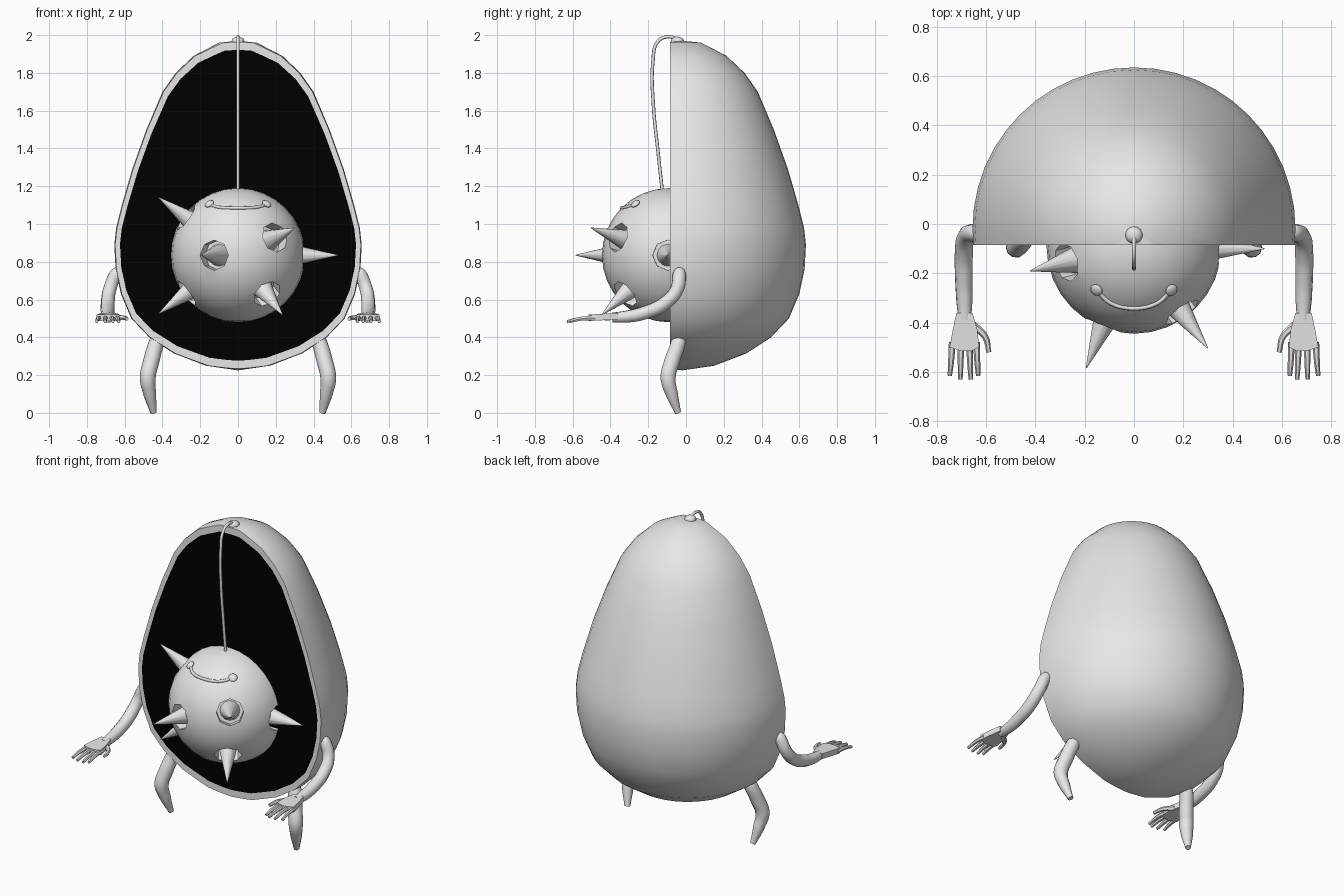
import bpy, bmesh, math
from mathutils import Vector, Matrix

if "Cube" in bpy.data.objects:
    bpy.data.objects.remove(bpy.data.objects["Cube"])


def material(name, c):
    m = bpy.data.materials.new(name)
    m.diffuse_color = (c, c, c, 1)
    m.use_nodes = True
    m.node_tree.nodes["Principled BSDF"].inputs["Base Color"].default_value = m.diffuse_color
    return m


GREY = material("grey", 0.8)
BLACK = material("black", 0.0)


def finish(ob, angle=35):
    bpy.ops.object.select_all(action='DESELECT')
    ob.select_set(True)
    bpy.context.view_layer.objects.active = ob
    bpy.ops.object.shade_smooth_by_angle(angle=math.radians(angle))


def mesh_object(name, bm, mats=(GREY,), angle=35):
    bmesh.ops.recalc_face_normals(bm, faces=bm.faces)
    me = bpy.data.meshes.new(name)
    bm.to_mesh(me)
    bm.free()
    ob = bpy.data.objects.new(name, me)
    bpy.context.collection.objects.link(ob)
    for m in mats:
        me.materials.append(m)
    finish(ob, angle)
    return ob


def tube(name, pts, sides=2):
    """Smooth tapered tube through points (x, y, z, radius)."""
    cu = bpy.data.curves.new(name, 'CURVE')
    cu.dimensions = '3D'
    cu.twist_mode = 'MINIMUM'
    cu.bevel_depth = 1
    cu.bevel_resolution = sides
    cu.resolution_u = 6
    cu.use_fill_caps = True
    sp = cu.splines.new('BEZIER')
    sp.bezier_points.add(len(pts) - 1)
    for bp, p in zip(sp.bezier_points, pts):
        bp.co = p[:3]
        bp.radius = p[3]
        bp.handle_left_type = bp.handle_right_type = 'AUTO'
    ob = bpy.data.objects.new(name, cu)
    bpy.context.collection.objects.link(ob)
    cu.materials.append(GREY)
    bpy.ops.object.select_all(action='DESELECT')
    ob.select_set(True)
    bpy.context.view_layer.objects.active = ob
    bpy.ops.object.convert(target='MESH')
    finish(bpy.context.object, 50)


def ellipsoid(name, loc, scale, direction=(0, 0, 1)):
    bm = bmesh.new()
    rot = Vector(direction).to_track_quat('Z', 'Y').to_matrix().to_4x4()
    bmesh.ops.create_uvsphere(bm, u_segments=14, v_segments=8, radius=1,
                              matrix=Matrix.Translation(loc) @ rot @ Matrix.Diagonal((*scale, 1)))
    mesh_object(name, bm)


# Half egg shell: spun profile, sliced at the front
FRONT, AXIS_Y = -0.085, -0.02
profile = [(0, 1.97), (.10, 1.96), (.235, 1.89), (.33, 1.80), (.40, 1.70), (.485, 1.50),
           (.56, 1.29), (.615, 1.10), (.645, .98), (.655, .89), (.648, .76), (.62, .63),
           (.565, .50), (.47, .40), (.34, .315), (.17, .25), (0, .225)]
bm = bmesh.new()
vs = [bm.verts.new((r, AXIS_Y, z)) for r, z in profile]
es = [bm.edges.new(p) for p in zip(vs, vs[1:])]
bmesh.ops.spin(bm, geom=vs + es, cent=(0, AXIS_Y, 0), axis=(0, 0, 1),
               angle=math.tau, steps=48, use_duplicate=False)
bmesh.ops.remove_doubles(bm, verts=bm.verts, dist=1e-4)
cut = bmesh.ops.bisect_plane(bm, geom=bm.verts[:] + bm.edges[:] + bm.faces[:],
                             plane_co=(0, FRONT, 0), plane_no=(0, -1, 0), clear_outer=True)
rim = [e for e in cut['geom_cut'] if isinstance(e, bmesh.types.BMEdge)]
cap = bmesh.ops.contextual_create(bm, geom=rim)['faces'][0]
bmesh.ops.inset_individual(bm, faces=[cap], thickness=0.026)
cap.material_index = 1
for v in cap.verts:
    v.co.z = 1.0975 + (v.co.z - 1.0975) * 0.98
mesh_object("egg_shell", bm, (GREY, BLACK), 30)

# Ball with octagonal sockets, one spike in each
C, R = Vector((0, -0.09, 0.835)), 0.355
tips = [(-.42, -.19, 1.14), (-.42, -.19, .525), (-.19, -.575, .835),
        (.30, -.505, .98), (.235, -.445, .52), (.53, -.10, .835)]
dirs = [(Vector(t) - C).normalized() for t in tips]


def along(d, dist):
    return Matrix.Translation(C + d * dist) @ d.to_track_quat('Z', 'Y').to_matrix().to_4x4()


bm = bmesh.new()
for d in dirs:
    bmesh.ops.create_cone(bm, cap_ends=True, segments=8, radius1=.08, radius2=.08,
                          depth=.16, matrix=along(d, .355))
cutter = mesh_object("socket_cutter", bm)
cutter.hide_render = True
bm = bmesh.new()
bmesh.ops.create_uvsphere(bm, u_segments=32, v_segments=16, radius=R,
                          matrix=Matrix.Translation(C))
ball = mesh_object("ball", bm)
mod = ball.modifiers.new("sockets", 'BOOLEAN')
mod.operation = 'DIFFERENCE'
mod.solver = 'EXACT'
mod.object = cutter
bpy.context.view_layer.objects.active = ball
bpy.ops.object.modifier_apply(modifier=mod.name)
bpy.data.objects.remove(cutter)
finish(ball, 30)
for d in dirs:
    bm = bmesh.new()
    bmesh.ops.create_cone(bm, cap_ends=True, segments=12, radius1=.06, radius2=.002,
                          depth=.26, matrix=along(d, .40))
    mesh_object("spike", bm)

# Smile and its round ends
smile = []
for i in range(9):
    x = -.15 + .3 * i / 8
    z = 1.085 + .02 * (x / .15) ** 4
    smile.append((x, C.y - math.sqrt(R * R - x * x - (z - C.z) ** 2), z, .009))
tube("smile", smile)
for s in (-1, 1):
    p = Vector((s * .152, -.268, 1.107))
    ellipsoid("smile_end", p, (.026, .026, .012), p - C)

# Knob and cord
ellipsoid("knob", (0, -.045, 1.968), (.035, .035, .024))
tube("cord", [(0, -.045, 1.98, .009), (0, -.10, 1.991, .009), (0, -.15, 1.965, .009),
              (0, -.175, 1.86, .009), (0, -.172, 1.62, .009), (0, -.15, 1.40, .009),
              (0, -.125, 1.17, .009)])

# Limbs, mirrored left and right
for s in (-1, 1):
    tube("arm", [(s * x, y, z, r) for x, y, z, r in [
        (.625, -.035, .755, .026), (.645, -.035, .735, .036), (.68, -.05, .65, .036),
        (.69, -.12, .575, .037), (.69, -.22, .53, .036), (.688, -.31, .51, .033),
        (.686, -.39, .505, .026)]], 3)
    # Palm: flat tapered slab
    bm = bmesh.new()
    outline = [(.655, -.36), (.72, -.36), (.735, -.43), (.748, -.50), (.70, -.515),
               (.66, -.515), (.628, -.50), (.635, -.43)]
    base = bm.faces.new([bm.verts.new((s * x, y, .487 + .06 * (y + .5))) for x, y in outline])
    up = bmesh.ops.extrude_face_region(bm, geom=[base])['geom']
    bmesh.ops.translate(bm, vec=(0, 0, .034),
                        verts=[v for v in up if isinstance(v, bmesh.types.BMVert)])
    mesh_object("palm", bm)
    for x0, x1, y in ((.737, .747, -.615), (.702, .704, -.63), (.668, .662, -.63),
                      (.639, .632, -.615)):
        tube("finger", [(s * x0, -.48, .503, .014), (s * (x0 + x1) / 2, -.56, .498, .012),
                        (s * x1, y, .484, .009)], 1)
    tube("thumb", [(s * .655, -.41, .505, .018), (s * .605, -.455, .503, .013),
                   (s * .588, -.52, .498, .010)], 1)
    tube("leg", [(s * x, y, z, r) for x, y, z, r in [
        (.41, -.035, .42, .03), (.43, -.04, .375, .041), (.46, -.075, .27, .043),
        (.478, -.095, .185, .042), (.467, -.075, .10, .034), (.447, -.042, .001, .017)]], 3)
